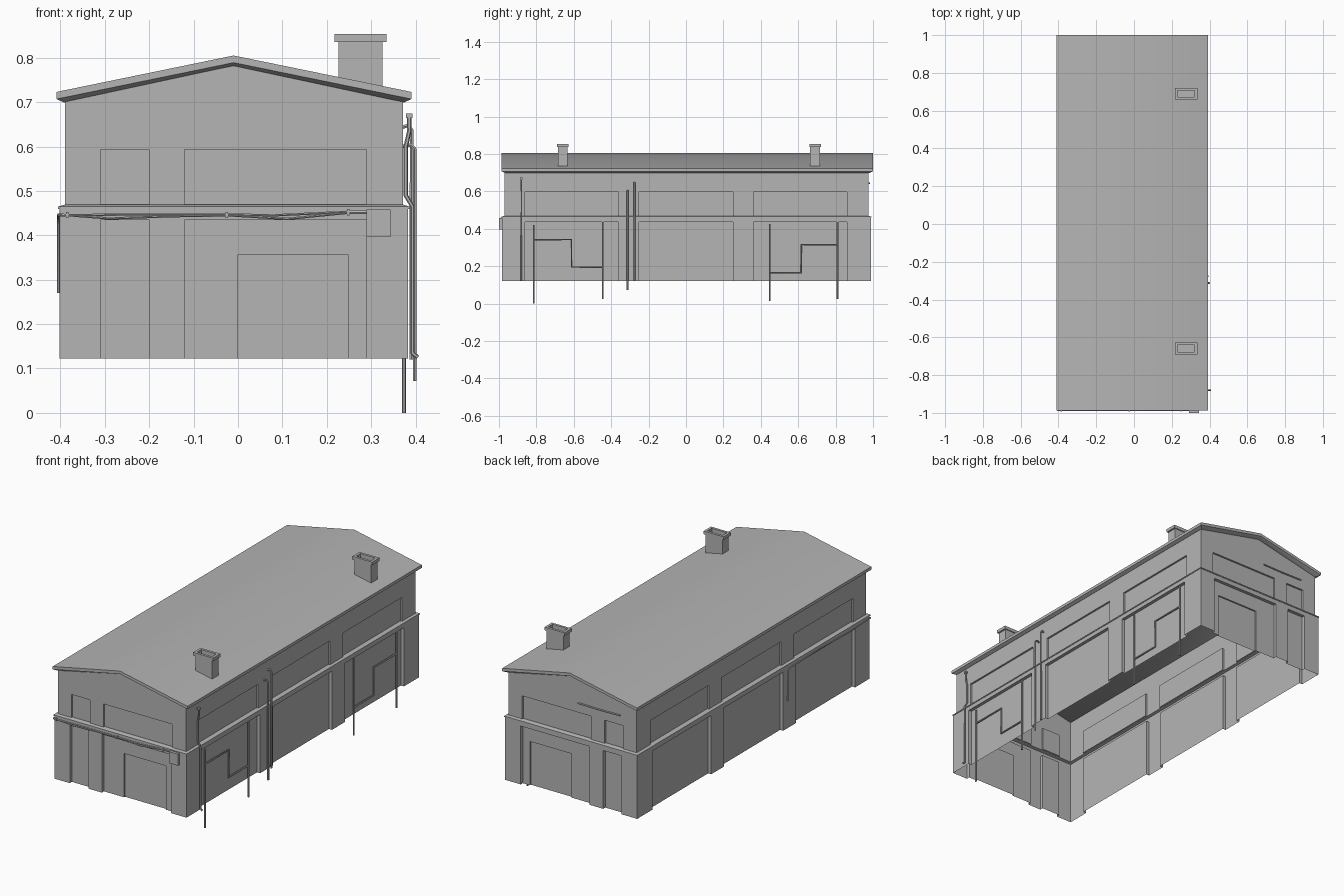
import bpy, bmesh, math

if "Cube" in bpy.data.objects:
    bpy.data.objects.remove(bpy.data.objects["Cube"])

grey = bpy.data.materials.new("warm_grey")
grey.diffuse_color = (0.46, 0.46, 0.46, 1)
grey.use_nodes = True
grey.node_tree.nodes["Principled BSDF"].inputs["Base Color"].default_value = grey.diffuse_color

# Footprints: x0, x1, y0, y1
LOWER = (-0.402, 0.383, -0.984, 0.988)
UPPER = (-0.390, 0.372, -0.971, 0.976)
RIDGE_X = -0.01


def finish(bm, name, smooth=False):
    bmesh.ops.remove_doubles(bm, verts=bm.verts, dist=1e-5)
    bmesh.ops.recalc_face_normals(bm, faces=bm.faces)
    me = bpy.data.meshes.new(name)
    bm.to_mesh(me)
    bm.free()
    me.materials.append(grey)
    ob = bpy.data.objects.new(name, me)
    bpy.context.collection.objects.link(ob)
    if smooth:
        bpy.context.view_layer.objects.active = ob
        ob.select_set(True)
        bpy.ops.object.shade_smooth_by_angle(angle=math.radians(35))
        ob.select_set(False)
    return ob


def quad(bm, pts):
    bm.faces.new([bm.verts.new(p) for p in pts])


def recessed_wall(bm, place, u_range, z_range, recesses):
    """Wall skin cut into cells; each recess (u0, u1, z0, z1, depth) is pushed inward."""
    us = sorted({*u_range, *[r[0] for r in recesses], *[r[1] for r in recesses]})
    zs = sorted({*z_range, *[r[2] for r in recesses], *[r[3] for r in recesses]})

    def depth(i, j):
        u, z = (us[i] + us[i + 1]) / 2, (zs[j] + zs[j + 1]) / 2
        return sum(r[4] for r in recesses if r[0] < u < r[1] and r[2] < z < r[3])

    nu, nz = len(us) - 1, len(zs) - 1
    for i in range(nu):
        for j in range(nz):
            a, b, c, e = us[i], us[i + 1], zs[j], zs[j + 1]
            d = depth(i, j)
            quad(bm, [place(a, d, c), place(b, d, c), place(b, d, e), place(a, d, e)])
            if i + 1 < nu and abs(depth(i + 1, j) - d) > 1e-6:
                k = depth(i + 1, j)
                quad(bm, [place(b, d, c), place(b, k, c), place(b, k, e), place(b, d, e)])
            k = depth(i, j + 1) if j + 1 < nz else 0
            if abs(k - d) > 1e-6:
                quad(bm, [place(a, d, e), place(b, d, e), place(b, k, e), place(a, k, e)])
            if j == 0 and zs[0] > 0.3 and d > 0:      # window sill
                quad(bm, [place(a, 0, c), place(b, 0, c), place(b, d, c), place(a, d, c)])


def four_walls(name, box, z_range, end_recesses, side_recesses, gable=None):
    x0, x1, y0, y1 = box
    bm = bmesh.new()
    for place in (lambda u, d, z: (u, y0 + d, z), lambda u, d, z: (u, y1 - d, z)):
        recessed_wall(bm, place, (x0, x1), z_range, end_recesses)
        if gable:
            z = z_range[1]
            quad(bm, [place(x0, 0, z), place(x1, 0, z), place(RIDGE_X, 0, gable)])
    for place in (lambda u, d, z: (x0 + d, u, z), lambda u, d, z: (x1 - d, u, z)):
        recessed_wall(bm, place, (y0, y1), z_range, side_recesses)
    return finish(bm, name)


# Storey walls with recessed bays, doors and windows
end_bays = [(-0.31, -0.20), (-0.12, 0.29)]
side_bays = [(-0.86, -0.36), (-0.25, 0.25), (0.36, 0.86)]
B = 0.122
four_walls("lower_walls", LOWER, (B, 0.459),
           [(a, b, B, 0.435, 0.018) for a, b in end_bays] + [(0.0, 0.248, B, 0.357, 0.008)],
           [(a, b, B, 0.437, 0.018) for a, b in side_bays])
four_walls("upper_walls", UPPER, (0.468, 0.702),
           [(a, b, 0.4685, 0.593, 0.01) for a, b in end_bays],
           [(a, b, 0.4685, 0.597, 0.01) for a, b in side_bays], gable=0.783)


def bridge(bm, rings):
    n = len(rings[0])
    for r, s in zip(rings, rings[1:]):
        for i in range(n):
            k = (i + 1) % n
            quad(bm, [r[i], r[k], s[k], s[i]])


def rect(box, z, grow=0.0):
    x0, x1, y0, y1 = box
    return [(x0 - grow, y0 - grow, z), (x1 + grow, y0 - grow, z),
            (x1 + grow, y1 + grow, z), (x0 - grow, y1 + grow, z)]


# Ledge between the storeys
bm = bmesh.new()
bridge(bm, [rect(LOWER, 0.459), rect(LOWER, 0.459, 0.003), rect(LOWER, 0.465, 0.003), rect(UPPER, 0.469)])
finish(bm, "storey_ledge")


# Roof slab with bevelled underside
def roof_ring(inset, drop):
    x0, x1, y0, y1 = -0.409 + inset, 0.391 - inset, -0.987 + inset, 1.0 - inset
    e, r = 0.723 - drop, 0.805 - drop
    return [(x0, y0, e), (RIDGE_X, y0, r), (x1, y0, e), (x1, y1, e), (RIDGE_X, y1, r), (x0, y1, e)]


bm = bmesh.new()
rings = [roof_ring(0, 0), roof_ring(0, 0.016), roof_ring(0.018, 0.024)]
bridge(bm, rings)
for r in (rings[0], rings[-1]):
    quad(bm, [r[0], r[1], r[4], r[5]])
    quad(bm, [r[1], r[2], r[3], r[4]])
finish(bm, "roof", smooth=True)

# Chimneys: stack, overhanging cap and open flue
for y, name in ((-0.659, "front_chimney"), (0.69, "rear_chimney")):
    def loop(hx, hy, z):
        return rect((0.276 - hx, 0.276 + hx, y - hy, y + hy), z)
    bm = bmesh.new()
    bridge(bm, [loop(0.05, 0.026, 0.73), loop(0.05, 0.026, 0.836), loop(0.059, 0.031, 0.836),
                loop(0.059, 0.031, 0.853), loop(0.045, 0.018, 0.853), loop(0.045, 0.018, 0.80)])
    quad(bm, loop(0.045, 0.018, 0.80))
    finish(bm, name)


def block(name, x0, x1, y0, y1, z0, z1):
    bm = bmesh.new()
    lo, hi = rect((x0, x1, y0, y1), z0), rect((x0, x1, y0, y1), z1)
    bridge(bm, [lo, hi])
    quad(bm, lo)
    quad(bm, hi)
    return finish(bm, name)


def pipe(name, paths, radius):
    cu = bpy.data.curves.new(name, "CURVE")
    cu.dimensions = "3D"
    cu.bevel_depth = radius
    cu.bevel_resolution = 1
    cu.use_fill_caps = True
    for pts in paths:
        sp = cu.splines.new("POLY")
        sp.points.add(len(pts) - 1)
        for p, co in zip(sp.points, pts):
            p.co = (*co, 1)
    cu.materials.append(grey)
    ob = bpy.data.objects.new(name, cu)
    bpy.context.collection.objects.link(ob)
    bpy.context.view_layer.objects.active = ob
    ob.select_set(True)
    bpy.ops.object.convert(target="MESH")
    bpy.ops.object.shade_smooth_by_angle(angle=math.radians(50))
    ob.select_set(False)


# Junction box and cables under the front ledge
block("junction_box", 0.29, 0.343, -1.0, -0.982, 0.396, 0.458)
yc = -0.988
pipe("front_cables", [
    [(-0.405, yc, 0.447), (-0.29, yc, 0.438), (-0.15, yc, 0.443), (-0.02, yc, 0.445),
     (0.11, yc, 0.437), (0.25, yc, 0.451), (0.30, yc, 0.451)],
    [(-0.405, yc, 0.445), (-0.25, yc, 0.447), (-0.02, yc, 0.447), (0.08, yc, 0.445),
     (0.25, yc, 0.453), (0.30, yc, 0.453)]], 0.003)
for i, (x, z) in enumerate(((-0.385, 0.446), (-0.025, 0.446), (0.248, 0.452))):
    block(f"cable_clip_{i + 1}", x - 0.003, x + 0.003, -0.993, -0.983, z - 0.007, z + 0.007)

# Cable on the left wall and conduit on the back gable
xl = -0.405
pipe("left_cable", [[(xl, yc, 0.447), (xl, -0.80, 0.44), (xl, -0.55, 0.446), (xl, -0.30, 0.44),
                     (xl, -0.285, 0.425), (xl, -0.285, 0.27)]], 0.003)
pipe("back_conduit", [[(-0.045, 0.98, 0.645), (-0.17, 0.98, 0.643), (-0.295, 0.98, 0.645)]], 0.004)

# Pipe frames in the right-hand bays
xf = 0.374
pipe("front_pipe_frame", [
    [(xf, -0.813, 0.0), (xf, -0.813, 0.42)],
    [(xf, -0.813, 0.342), (xf, -0.612, 0.342), (xf, -0.612, 0.195), (xf, -0.445, 0.195)],
    [(xf, -0.445, 0.025), (xf, -0.445, 0.435)]], 0.005)
pipe("rear_pipe_frame", [
    [(xf, 0.447, 0.015), (xf, 0.447, 0.425)],
    [(xf, 0.447, 0.165), (xf, 0.616, 0.165), (xf, 0.616, 0.315), (xf, 0.81, 0.315)],
    [(xf, 0.81, 0.025), (xf, 0.81, 0.435)]], 0.005)

# Tall pipes on the right wall
pipe("twin_pipes", [
    [(0.368, -0.312, 0.60), (0.39, -0.312, 0.604), (0.398, -0.312, 0.594), (0.398, -0.312, 0.072)],
    [(0.368, -0.276, 0.643), (0.382, -0.276, 0.647), (0.391, -0.276, 0.637), (0.391, -0.276, 0.12)]], 0.005)
pipe("vent_pipe", [[(0.386, -0.88, 0.672), (0.386, -0.88, 0.635), (0.378, -0.88, 0.60),
                    (0.378, -0.88, 0.49), (0.393, -0.88, 0.465), (0.393, -0.88, 0.135),
                    (0.405, -0.88, 0.125)]], 0.005)
block("vent_pipe_cap", 0.379, 0.393, -0.887, -0.873, 0.664, 0.674)
